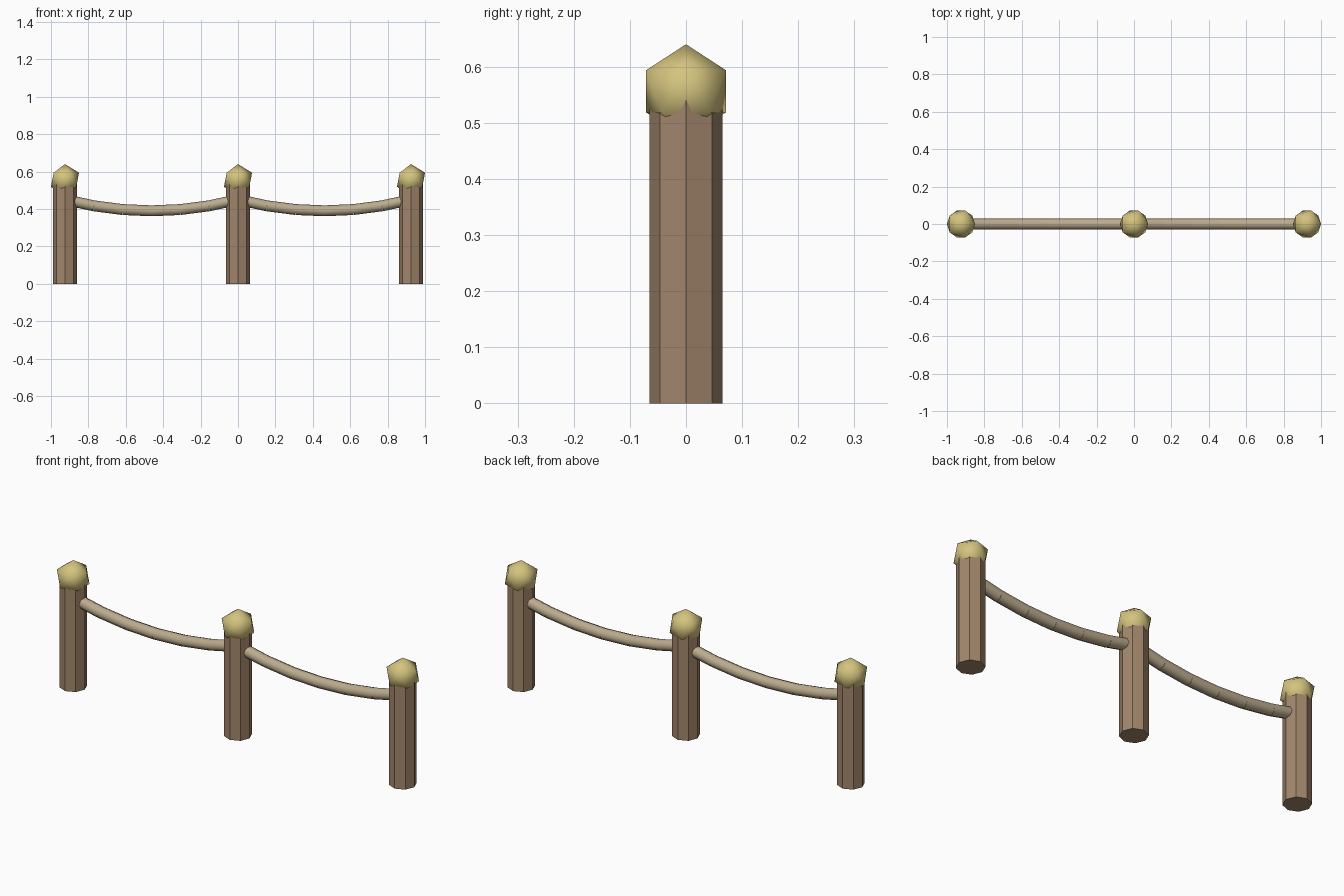
import bpy
from mathutils import Vector

if "Cube" in bpy.data.objects:
    bpy.data.objects.remove(bpy.data.objects["Cube"])

SPACING = 0.925      # distance between post centres
SEGMENTS = 6         # straight rope pieces per span
ROPE_END, SAG = 0.45, 0.06


def material(name, rgb):
    m = bpy.data.materials.new(name)
    m.diffuse_color = (*rgb, 1)
    m.use_nodes = True
    m.node_tree.nodes["Principled BSDF"].inputs["Base Color"].default_value = m.diffuse_color
    return m


wood = material("wood", (0.36, 0.24, 0.15))
straw = material("straw", (0.66, 0.55, 0.21))
hemp = material("hemp", (0.50, 0.41, 0.27))


def finish(name, mat):
    ob = bpy.context.object
    ob.name = name
    ob.data.materials.append(mat)
    return ob


def rod(name, a, b, radius, sides, mat):
    """Cylinder running from point a to point b."""
    a, b = Vector(a), Vector(b)
    bpy.ops.mesh.primitive_cylinder_add(vertices=sides, radius=radius,
                                        depth=(b - a).length, location=(a + b) / 2)
    ob = finish(name, mat)
    ob.rotation_euler = (b - a).to_track_quat('Z', 'Y').to_euler()
    return ob


# Octagonal posts with faceted-outline, smooth-shaded caps
for label, x in (("left", -SPACING), ("middle", 0), ("right", SPACING)):
    rod(f"{label}_post", (x, 0, 0), (x, 0, 0.56), 0.065, 8, wood)
    bpy.ops.mesh.primitive_ico_sphere_add(subdivisions=1, radius=0.0838,
                                          location=(x, 0, 0.556))
    finish(f"{label}_post_cap", straw)
    bpy.ops.object.shade_smooth()


# Sagging ropes made of straight pieces between post centres
def rope_point(x0, t):
    return (x0 + SPACING * t, 0, ROPE_END - SAG * 4 * t * (1 - t))


for label, x0 in (("left", -SPACING), ("right", 0)):
    for i in range(SEGMENTS):
        rod(f"{label}_rope_piece_{i + 1}", rope_point(x0, i / SEGMENTS),
            rope_point(x0, (i + 1) / SEGMENTS), 0.029, 8, hemp)
        bpy.ops.object.shade_smooth_by_angle(angle=0.9)
